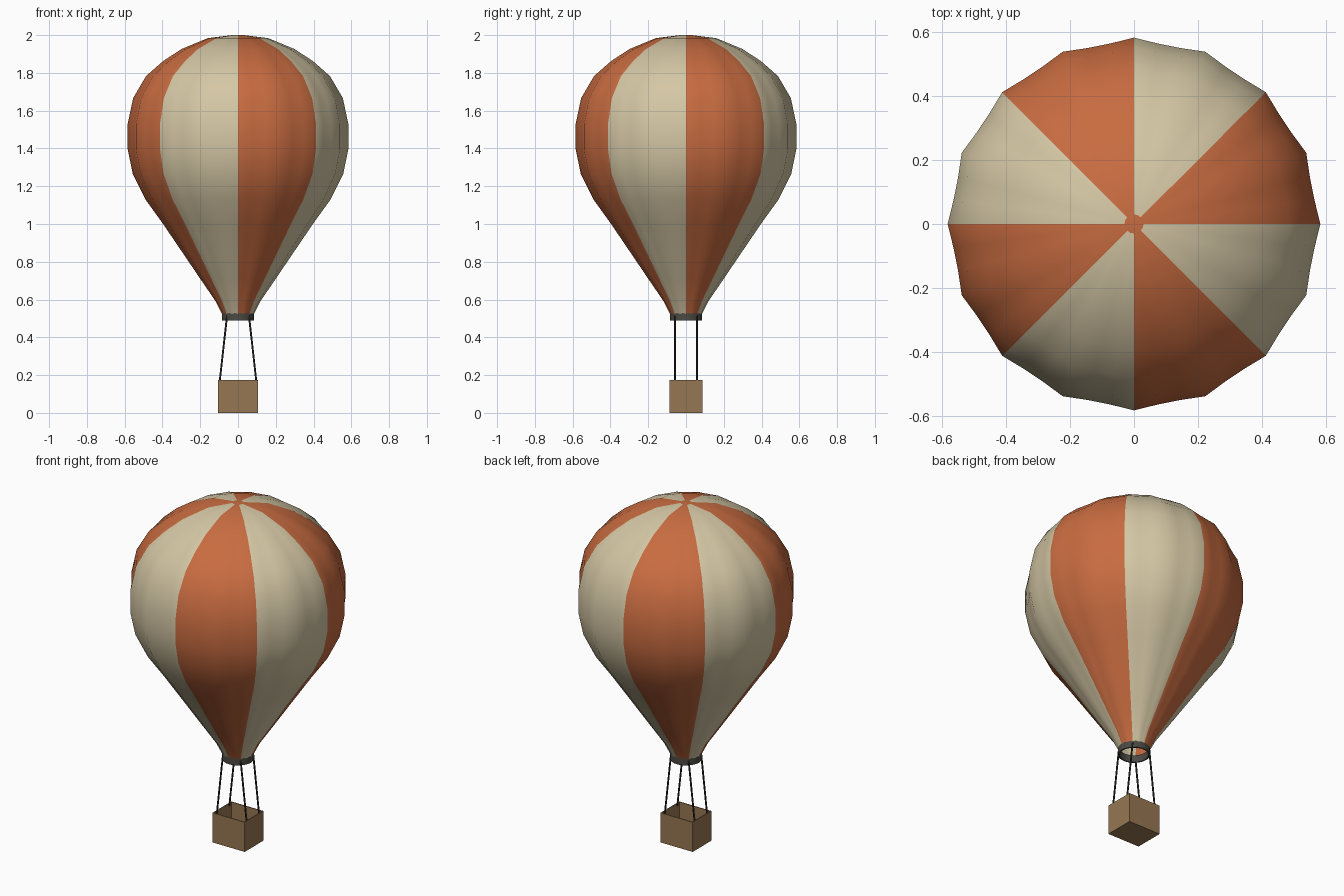
import bpy, bmesh, math
from mathutils import Vector

if "Cube" in bpy.data.objects:
    bpy.data.objects.remove(bpy.data.objects["Cube"])


def material(name, rgb):
    m = bpy.data.materials.new(name)
    m.diffuse_color = (*rgb, 1)
    m.use_nodes = True
    m.node_tree.nodes["Principled BSDF"].inputs["Base Color"].default_value = m.diffuse_color
    return m


ORANGE = material("burnt orange", (0.58, 0.15, 0.052))
CREAM = material("cream", (0.66, 0.57, 0.375))
WICKER = material("wicker brown", (0.31, 0.185, 0.085))
COLLAR = material("dark grey", (0.07, 0.067, 0.055))
ROPE = material("rope black", (0.022, 0.022, 0.019))


def add_object(name, bm, mats):
    mesh = bpy.data.meshes.new(name)
    bm.to_mesh(mesh)
    bm.free()
    for m in mats:
        mesh.materials.append(m)
    ob = bpy.data.objects.new(name, mesh)
    bpy.context.collection.objects.link(ob)
    return ob


def smooth(ob, angle):
    bpy.ops.object.select_all(action='DESELECT')
    ob.select_set(True)
    bpy.context.view_layer.objects.active = ob
    bpy.ops.object.shade_smooth_by_angle(angle=math.radians(angle))


def lathe(bm, profile, n, closed=False, ripple=0.0):
    """Spin (radius, z) points about z; return rows of verts and of faces by segment."""
    rows = []
    for r, z in profile:
        row = []
        for i in range(n):
            a = 2 * math.pi * i / n
            k = r * (1 - ripple * (1 - math.cos(16 * a)))
            row.append(bm.verts.new((k * math.cos(a), k * math.sin(a), z)))
        rows.append(row)
    pairs = list(zip(rows, rows[1:])) + ([(rows[-1], rows[0])] if closed else [])
    faces = []
    for lo, hi in pairs:
        for i in range(n):
            j = (i + 1) % n
            faces.append((i, bm.faces.new((lo[i], lo[j], hi[j], hi[i]))))
    return rows, faces


# Envelope: eight alternating gores, lightly scalloped, open at the mouth
SEGMENTS = 48
profile = [(0.083, 0.52), (0.12, 0.593), (0.20, 0.71), (0.296, 0.852),
           (0.40, 1.005), (0.49, 1.13), (0.557, 1.265), (0.584, 1.395),
           (0.584, 1.53), (0.555, 1.667), (0.487, 1.783), (0.397, 1.862),
           (0.30, 1.926), (0.16, 1.984), (0.03, 2.0)]
bm = bmesh.new()
rows, faces = lathe(bm, profile, SEGMENTS, ripple=0.0155)
for seg, f in faces:
    f.material_index = (seg // (SEGMENTS // 8)) % 2
bm.faces.new(rows[-1])  # crown cap
envelope = add_object("envelope", bm, [ORANGE, CREAM])
smooth(envelope, 40)

# Mouth collar: short open ring
bm = bmesh.new()
lathe(bm, [(0.085, 0.488), (0.085, 0.53), (0.077, 0.53), (0.077, 0.488)], 32, closed=True)
bmesh.ops.recalc_face_normals(bm, faces=bm.faces)
smooth(add_object("mouth_collar", bm, [COLLAR]), 30)

# Basket: box with its top inset and pushed down to the floor
bm = bmesh.new()
bmesh.ops.create_cube(bm, size=1)
for v in bm.verts:
    v.co = Vector((v.co.x * 0.21, v.co.y * 0.175, (v.co.z + 0.5) * 0.175))
top = max(bm.faces, key=lambda f: f.calc_center_median().z)
bmesh.ops.inset_region(bm, faces=[top], thickness=0.008)
ext = bmesh.ops.extrude_discrete_faces(bm, faces=[top])["faces"]
bmesh.ops.translate(bm, verts=ext[0].verts, vec=(0, 0, -0.163))
add_object("basket", bm, [WICKER])

# Ropes: four thin rods from the collar to the basket
for sx, side in ((-1, "left"), (1, "right")):
    for sy, end in ((-1, "front"), (1, "back")):
        low = Vector((sx * 0.097, sy * 0.058, 0.165))
        high = Vector((sx * 0.058, sy * 0.058, 0.515))
        bm = bmesh.new()
        bmesh.ops.create_cone(bm, cap_ends=True, segments=8, radius1=0.005,
                              radius2=0.005, depth=(high - low).length)
        ob = add_object(f"rope_{end}_{side}", bm, [ROPE])
        ob.location = (low + high) / 2
        ob.rotation_euler = (high - low).to_track_quat('Z', 'Y').to_euler()
        smooth(ob, 50)
